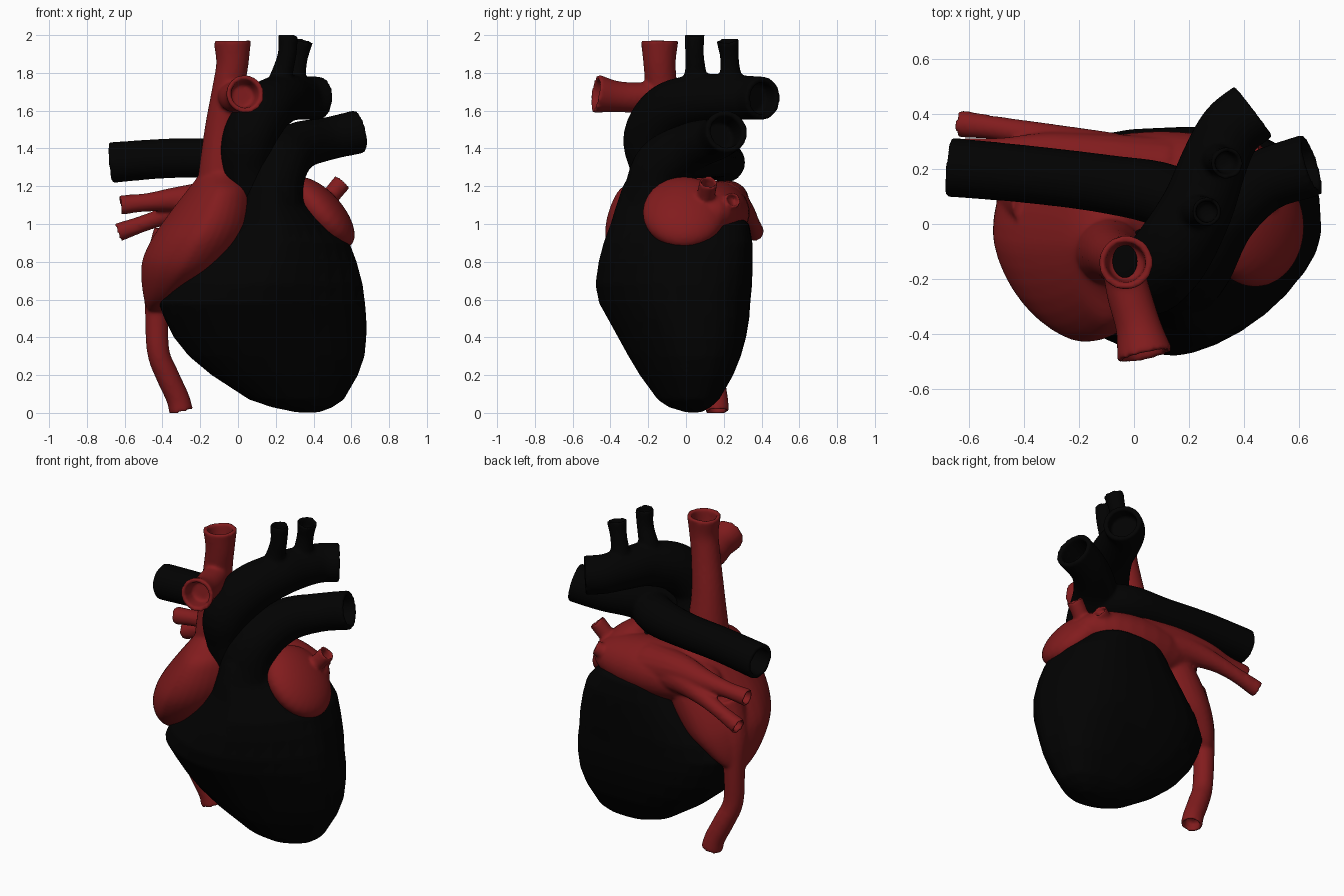
import bpy, bmesh, math
from mathutils import Vector, Matrix

if "Cube" in bpy.data.objects:
    bpy.data.objects.remove(bpy.data.objects["Cube"])


def material(name, col):
    m = bpy.data.materials.new(name)
    m.diffuse_color = (*col, 1)
    m.use_nodes = True
    m.node_tree.nodes["Principled BSDF"].inputs["Base Color"].default_value = m.diffuse_color
    return m


BLACK = material("black", (0.0006, 0.0006, 0.0006))
RED = material("deep red", (0.222, 0.0115, 0.0125))


def finish(name, bm, mat, angle=50):
    bmesh.ops.recalc_face_normals(bm, faces=bm.faces)
    me = bpy.data.meshes.new(name)
    bm.to_mesh(me)
    bm.free()
    me.materials.append(mat)
    ob = bpy.data.objects.new(name, me)
    bpy.context.collection.objects.link(ob)
    bpy.ops.object.select_all(action='DESELECT')
    ob.select_set(True)
    bpy.context.view_layer.objects.active = ob
    bpy.ops.object.shade_smooth_by_angle(angle=math.radians(angle))
    return ob


def fuse(name, parts):
    """Join overlapping parts into one continuous, softly blended skin."""
    bpy.ops.object.select_all(action='DESELECT')
    for p in parts:
        p.select_set(True)
    bpy.context.view_layer.objects.active = parts[0]
    bpy.ops.object.join()
    ob = parts[0]
    ob.name = name
    r = ob.modifiers.new("skin", 'REMESH')
    r.mode, r.voxel_size, r.use_smooth_shade = 'VOXEL', 0.011, True
    s = ob.modifiers.new("blend", 'SMOOTH')
    s.factor, s.iterations = 0.5, 5


def skin(bm, rings):
    """Bridge successive point rings and cap both ends."""
    vs = [[bm.verts.new(p) for p in r] for r in rings]
    n = len(vs[0])
    for a, b in zip(vs, vs[1:]):
        for i in range(n):
            j = (i + 1) % n
            bm.faces.new((a[i], a[j], b[j], b[i]))
    bm.faces.new(vs[0])
    bm.faces.new(vs[-1])


def spline(keys, steps):
    """Catmull-Rom interpolation of equal-length tuples."""
    k = [Vector(p) for p in keys]
    k = [2 * k[0] - k[1]] + k + [2 * k[-1] - k[-2]]
    out = []
    for i in range(1, len(k) - 2):
        a, b, c, d = k[i - 1:i + 3]
        for s in range(steps):
            t = s / steps
            out.append(0.5 * (2 * b + (c - a) * t + (2 * a - 5 * b + 4 * c - d) * t * t
                              + (3 * b - a - 3 * c + d) * t ** 3))
    return out + [k[-2]]


def chamber(name, mat, sections, powers, n=28):
    """Stack of rounded sections: z, x min, x max, y min, y max; one power per quadrant."""
    rings = []
    for z, x0, x1, y0, y1 in sections:
        ring = []
        for i in range(n):
            a = 2 * math.pi * (i + 0.01) / n
            c, s = math.cos(a), math.sin(a)
            e = 2 / powers[int(4 * i / n)]
            ring.append(((x0 + x1) / 2 + (x1 - x0) / 2 * math.copysign(abs(c) ** e, c),
                         (y0 + y1) / 2 + (y1 - y0) / 2 * math.copysign(abs(s) ** e, s), z))
        rings.append(ring)
    bm = bmesh.new()
    skin(bm, rings)
    return finish(name, bm, mat, 70)


def vessel(name, mat, path, n=20, steps=5, wall=0.74):
    """Tube through (x, y, z, radius) points with a hollow far end."""
    pts = spline([p[:3] for p in path], steps)
    rad = [r[0] for r in spline([(p[3], 0) for p in path], steps)]
    rings, side = [], None
    for i, p in enumerate(pts):
        t = (pts[min(i + 1, len(pts) - 1)] - pts[max(i - 1, 0)]).normalized()
        if side is None:
            side = t.orthogonal()
        side = (side - t * side.dot(t)).normalized()
        rings.append((p, side.copy(), t.cross(side), rad[i]))

    def circle(ring, f=1.0):
        p, s, u, r = ring
        return [p + r * f * (s * math.cos(2 * math.pi * i / n) + u * math.sin(2 * math.pi * i / n))
                for i in range(n)]
    loops = [circle(r) for r in rings]
    loops += [circle(r, wall) for r in rings[:-steps - 1:-1]]
    bm = bmesh.new()
    skin(bm, loops)
    return finish(name, bm, mat)


def lobe(name, mat, center, radii, tilt=0.0):
    bm = bmesh.new()
    bmesh.ops.create_uvsphere(bm, u_segments=28, v_segments=18, radius=1)
    bm.transform(Matrix.Translation(center) @ Matrix.Rotation(tilt, 4, 'Y') @ Matrix.Diagonal((*radii, 1)))
    return finish(name, bm, mat)


# Main pumping chambers
ventricles = chamber("ventricles", BLACK, [
    (0.003, 0.31, 0.43, 0.00, 0.08), (0.03, 0.18, 0.50, -0.09, 0.13),
    (0.07, 0.06, 0.56, -0.15, 0.175), (0.20, -0.14, 0.635, -0.245, 0.25),
    (0.30, -0.26, 0.67, -0.305, 0.29), (0.40, -0.34, 0.68, -0.36, 0.318),
    (0.50, -0.39, 0.68, -0.415, 0.335), (0.58, -0.42, 0.673, -0.46, 0.34),
    (0.68, -0.365, 0.66, -0.48, 0.35), (0.80, -0.25, 0.628, -0.463, 0.353),
    (0.90, -0.15, 0.59, -0.437, 0.352), (1.00, -0.07, 0.50, -0.40, 0.335),
    (1.10, -0.01, 0.39, -0.37, 0.22), (1.20, 0.04, 0.33, -0.335, 0.05),
    (1.28, 0.08, 0.31, -0.29, 0.0)], (3.1, 2.8, 1.9, 1.55), 32)

# Outflow trunk with left and right branches
trunk = vessel("pulmonary_trunk", BLACK, [
    (0.18, -0.16, 0.95, 0.20), (0.185, -0.17, 1.15, 0.16), (0.22, -0.12, 1.31, 0.153),
    (0.32, 0.03, 1.41, 0.13), (0.47, 0.155, 1.45, 0.114), (0.645, 0.215, 1.49, 0.116)])
branch = vessel("right_pulmonary_artery", BLACK, [
    (0.27, 0.0, 1.36, 0.12), (0.12, 0.10, 1.36, 0.118), (-0.10, 0.145, 1.35, 0.107),
    (-0.38, 0.18, 1.347, 0.105), (-0.675, 0.207, 1.325, 0.108)])
fuse("ventricles_and_pulmonary_arteries", [ventricles, trunk, branch])

# Arched artery and its upper branches
aorta = vessel("aorta", BLACK, [
    (0.09, -0.12, 1.12, 0.13), (0.045, -0.16, 1.30, 0.135), (0.06, -0.19, 1.46, 0.142),
    (0.14, -0.10, 1.60, 0.144), (0.23, 0.06, 1.66, 0.132), (0.29, 0.22, 1.67, 0.122),
    (0.35, 0.34, 1.668, 0.116), (0.435, 0.41, 1.665, 0.115)], 24)
front = vessel("front_arch_branch", BLACK, [
    (0.21, 0.04, 1.68, 0.085), (0.235, 0.05, 1.80, 0.058), (0.26, 0.045, 1.90, 0.05),
    (0.265, 0.045, 2.003, 0.055)], 16)
rear = vessel("rear_arch_branch", BLACK, [
    (0.30, 0.24, 1.68, 0.085), (0.305, 0.235, 1.79, 0.058), (0.32, 0.23, 1.88, 0.05),
    (0.34, 0.22, 1.975, 0.06)], 16)
fuse("aortic_arch", [aorta, front, rear])

# Right receiving chamber
atrium = chamber("right_atrium", RED, spline([
    (0.54, -0.48, -0.38, 0.02, 0.16), (0.59, -0.495, -0.30, -0.12, 0.21),
    (0.66, -0.507, -0.20, -0.24, 0.25), (0.74, -0.513, -0.08, -0.34, 0.28),
    (0.82, -0.503, 0.0, -0.395, 0.29), (0.92, -0.457, 0.06, -0.427, 0.29),
    (1.02, -0.39, 0.09, -0.422, 0.28), (1.12, -0.315, 0.09, -0.39, 0.25),
    (1.19, -0.26, 0.07, -0.345, 0.20), (1.25, -0.215, 0.02, -0.25, 0.08),
    (1.31, -0.19, 0.01, -0.19, 0.0)], 3), (2.0, 1.9, 1.6, 2.0), 36)

# Left receiving chamber and its side pouch
reds = [atrium,
        lobe("left_atrium", RED, (0.10, 0.14, 1.06), (0.44, 0.198, 0.17)),
        lobe("left_auricle", RED, (0.44, -0.01, 1.06), (0.235, 0.22, 0.113), math.radians(48))]

# Upper and lower great veins
reds.append(vessel("upper_vein", RED, [
    (-0.12, -0.10, 0.95, 0.12), (-0.09, -0.10, 1.25, 0.122), (-0.08, -0.11, 1.50, 0.097),
    (-0.05, -0.13, 1.72, 0.086), (-0.03, -0.14, 1.85, 0.086), (-0.03, -0.14, 1.97, 0.1)]))
reds.append(vessel("upper_vein_branch", RED, [
    (-0.05, -0.12, 1.69, 0.07), (-0.02, -0.25, 1.67, 0.08), (0.015, -0.37, 1.675, 0.083),
    (0.04, -0.48, 1.69, 0.104)]))
reds.append(vessel("lower_vein", RED, [
    (-0.34, 0.08, 0.95, 0.11), (-0.405, 0.10, 0.74, 0.095), (-0.428, 0.12, 0.56, 0.066),
    (-0.423, 0.12, 0.33, 0.06), (-0.375, 0.14, 0.20, 0.062), (-0.32, 0.16, 0.08, 0.062),
    (-0.30, 0.165, 0.005, 0.064)], 16))

# Side veins entering the left chamber
reds.append(vessel("upper_right_side_vein", RED, [
    (0.10, 0.19, 1.10, 0.13), (-0.12, 0.23, 1.13, 0.10), (-0.32, 0.265, 1.13, 0.068),
    (-0.48, 0.265, 1.115, 0.049), (-0.625, 0.26, 1.10, 0.053)], 16))
reds.append(vessel("lower_right_side_vein", RED, [
    (0.06, 0.20, 1.08, 0.11), (-0.16, 0.26, 1.09, 0.085), (-0.34, 0.315, 1.055, 0.055),
    (-0.48, 0.345, 1.01, 0.044), (-0.635, 0.365, 0.955, 0.05)], 16))
reds.append(vessel("upper_left_side_vein", RED, [
    (0.36, 0.08, 1.06, 0.07), (0.47, 0.10, 1.13, 0.05), (0.555, 0.12, 1.225, 0.05)], 14))
reds.append(vessel("lower_left_side_vein", RED, [
    (0.30, 0.17, 1.05, 0.09), (0.39, 0.215, 1.09, 0.05), (0.475, 0.25, 1.13, 0.044)], 14))
fuse("atria_and_veins", reds)

# Dark hollow inside the open upper vein
lobe("upper_vein_hollow", BLACK, (-0.033, -0.135, 1.89), (0.045, 0.06, 0.004))
